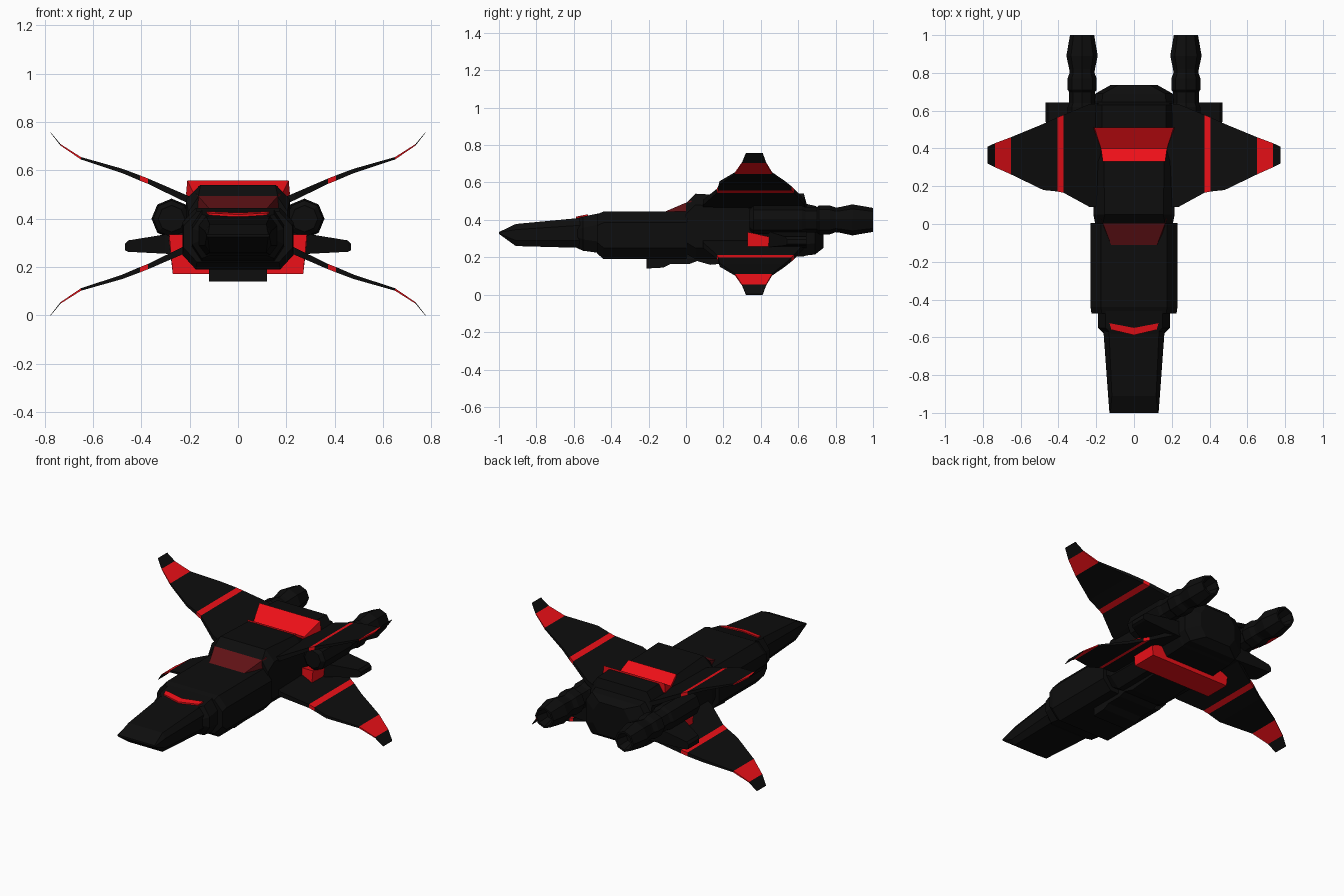
import bpy, bmesh
from math import cos, sin, pi

def material(name, col):
    m = bpy.data.materials.new(name)
    m.diffuse_color = (*col, 1)
    return m

BLACK = material("black_paint", (0.004, 0.004, 0.004))
RED = material("red_paint", (0.85, 0.005, 0.009))
GLASS = material("red_glass", (0.12, 0.006, 0.008))

def loft(name, rings, mat=BLACK, red_spans=()):
    """Skin equal-length rings of points, cap the ends; listed spans get red."""
    bm = bmesh.new()
    vs = [[bm.verts.new(p) for p in r] for r in rings]
    n = len(rings[0])
    for k in range(len(vs) - 1):
        for i in range(n):
            j = (i + 1) % n
            f = bm.faces.new((vs[k][i], vs[k][j], vs[k + 1][j], vs[k + 1][i]))
            f.material_index = 1 if k in red_spans else 0
    bm.faces.new(vs[0])
    bm.faces.new(vs[-1])
    bmesh.ops.recalc_face_normals(bm, faces=bm.faces)
    me = bpy.data.meshes.new(name)
    bm.to_mesh(me)
    bm.free()
    me.materials.append(mat)
    me.materials.append(RED)
    ob = bpy.data.objects.new(name, me)
    bpy.context.collection.objects.link(ob)
    return ob

def octa(y, hw, z0, z1, cx=0.04, cz=0.06):
    """Chamfered cross-section at y."""
    half = [(hw - cx, z0), (hw, z0 + cz), (hw, z1 - cz), (hw - cx, z1)]
    return [(x, y, z) for x, z in half] + [(-x, y, z) for x, z in reversed(half)]

def rect(y, w_low, w_high, z0, z1):
    return [(-w_low, y, z0), (w_low, y, z0), (w_high, y, z1), (-w_high, y, z1)]

# nose wedge, collar and neck
loft("nose", [octa(-1.0, 0.13, 0.325, 0.335, 0.005, 0.002),
              octa(-0.91, 0.137, 0.26, 0.378, 0.02, 0.03),
              octa(-0.55, 0.163, 0.25, 0.412, 0.03, 0.04)])
loft("collar", [octa(-0.585, 0.155, 0.25, 0.408),
                octa(-0.55, 0.19, 0.235, 0.418),
                octa(-0.44, 0.19, 0.22, 0.44)])
loft("neck", [octa(-0.475, 0.225, 0.22, 0.43, 0.055),
              octa(-0.44, 0.23, 0.19, 0.445, 0.055),
              octa(0.005, 0.23, 0.19, 0.445, 0.055)])

# red chevron on the nose
outline = [(-0.13, -0.525), (0, -0.55), (0.13, -0.525),
           (0.12, -0.56), (0, -0.588), (-0.12, -0.56)]
loft("nose_chevron", [[(x, y, 0.425 + (y + 0.55) * 0.2 - d) for x, y in outline]
                      for d in (0, 0.02)], RED)

# canopy
loft("canopy", [rect(-0.115, 0.13, 0.12, 0.40, 0.443),
                rect(0.03, 0.18, 0.175, 0.40, 0.505)], GLASS)

# main fuselage
loft("fuselage", [octa(0.0, 0.205, 0.22, 0.49),
                  octa(0.05, 0.215, 0.19, 0.54, 0.06),
                  octa(0.33, 0.21, 0.19, 0.525, 0.05),
                  octa(0.40, 0.21, 0.19, 0.48, 0.04),
                  octa(0.51, 0.21, 0.20, 0.545, 0.04),
                  octa(0.63, 0.21, 0.205, 0.54, 0.04),
                  octa(0.645, 0.21, 0.21, 0.485),
                  octa(0.69, 0.205, 0.215, 0.475),
                  octa(0.735, 0.125, 0.25, 0.45)])

# belly keel
loft("keel", [rect(y, 0.12, 0.12, z, 0.25) for y, z in
              ((-0.21, 0.14), (-0.12, 0.145), (-0.08, 0.165), (0.02, 0.165),
               (0.06, 0.18), (0.13, 0.16), (0.34, 0.18))])

# red dorsal scoop and red lower block
loft("dorsal_scoop", [rect(0.33, 0.165, 0.165, 0.50, 0.535),
                      rect(0.40, 0.175, 0.175, 0.46, 0.49),
                      rect(0.51, 0.215, 0.21, 0.50, 0.557)], RED)
loft("lower_block", [rect(0.33, 0.27, 0.285, 0.172, 0.335),
                     rect(0.49, 0.27, 0.285, 0.172, 0.30)], RED)

# wing stations: x, z, leading y, trailing y, thickness
WING = [(0.15, 0.455, 0.09, 0.64, 0.03), (0.235, 0.492, 0.09, 0.635, 0.03),
        (0.372, 0.555, 0.165, 0.578, 0.022), (0.405, 0.568, 0.172, 0.565, 0.022),
        (0.48, 0.598, 0.18, 0.53, 0.018), (0.65, 0.65, 0.262, 0.46, 0.01),
        (0.735, 0.706, 0.30, 0.428, 0.006), (0.775, 0.756, 0.32, 0.41, 0.003)]
MID = 0.3785

# engine profile: y, radius
ENGINE = [(0.34, 0.055), (0.36, 0.076), (0.62, 0.076), (0.64, 0.068), (0.70, 0.068),
          (0.71, 0.077), (0.77, 0.077), (0.80, 0.066), (0.82, 0.068), (0.89, 0.083),
          (1.0, 0.064), (1.0, 0.052), (0.93, 0.035)]

for side, s in (("left", -1), ("right", 1)):
    # four wings with red bands
    for level, u in (("upper", 1), ("lower", -1)):
        rings = []
        for x, z, y0, y1, t in WING:
            zc = MID + u * (z - MID)
            h = t / 2
            rings.append([(s * x, y0, zc - h), (s * x, y1, zc - h),
                          (s * x, y1, zc + h), (s * x, y0, zc + h)])
        loft(f"{level}_{side}_wing", rings, BLACK, (2, 5))

    # octagonal engine
    loft(f"{side}_engine",
         [[(s * 0.275 + r * cos(i * pi / 4), y, 0.40 + r * sin(i * pi / 4))
           for i in range(8)] for y, r in ENGINE])

    # small horizontal fin
    loft(f"{side}_fin",
         [[(s * x, y0, z0), (s * x, 0.643, z0), (s * x, 0.643, z1), (s * x, y0, z1)]
          for x, y0, z0, z1 in ((0.18, 0.40, 0.25, 0.35), (0.30, 0.45, 0.255, 0.335),
                                (0.455, 0.53, 0.263, 0.31), (0.468, 0.54, 0.27, 0.295))])
